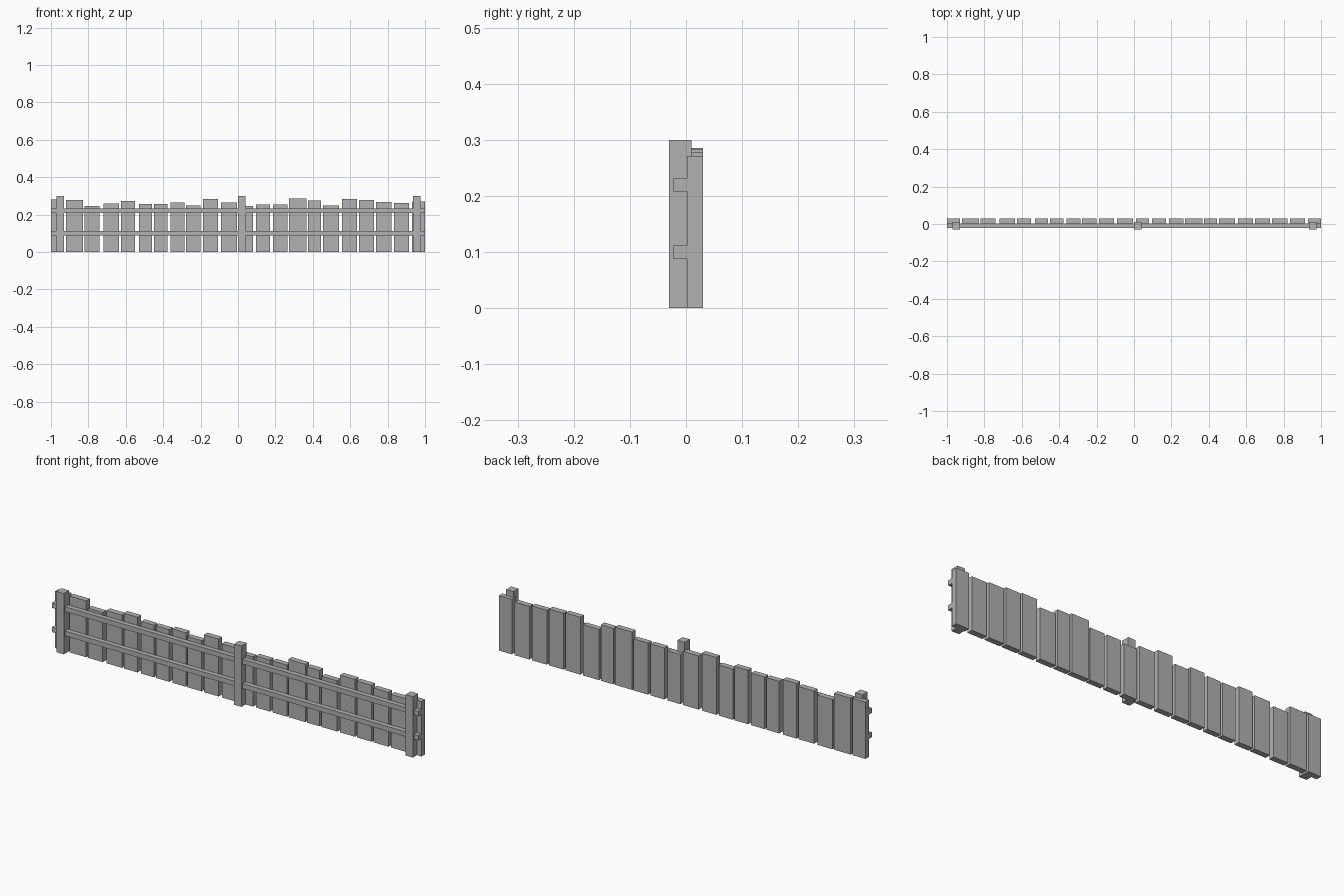
import bpy
import bmesh
from mathutils import Matrix, Vector

default_cube = bpy.data.objects.get("Cube")
if default_cube:
    bpy.data.objects.remove(default_cube, do_unlink=True)


def make_material(name, colour):
    material = bpy.data.materials.new(name)
    material.use_nodes = True
    material.diffuse_color = colour
    shader = next(n for n in material.node_tree.nodes if n.type == "BSDF_PRINCIPLED")
    shader.inputs["Base Color"].default_value = colour
    return material


weathered_grey = make_material("weathered grey", (0.445, 0.445, 0.445, 1))


def make_box(name, x_range, y_range, z_range):
    """Add a box that fills the given ranges along x, y and z."""
    low, high = (Vector(corner) for corner in zip(x_range, y_range, z_range))
    mesh = bpy.data.meshes.new(name)
    bm = bmesh.new()
    placement = Matrix.Translation((low + high) / 2) @ Matrix.Diagonal((high - low).to_4d())
    bmesh.ops.create_cube(bm, size=1, matrix=placement)
    bm.to_mesh(mesh)
    bm.free()
    mesh.materials.append(weathered_grey)
    box = bpy.data.objects.new(name, mesh)
    bpy.context.scene.collection.objects.link(box)
    return box


# Uneven planks along the back: left edge, right edge, height
planks = [
    (-1, -.93, .28), (-.92, -.83, .278), (-.82, -.74, .245), (-.72, -.635, .26),
    (-.625, -.55, .272), (-.53, -.46, .257), (-.45, -.377, .257), (-.36, -.285, .266),
    (-.277, -.2, .25), (-.187, -.107, .283), (-.09, -.005, .265), (.01, .08, .245),
    (.097, .172, .254), (.187, .265, .254), (.273, .366, .285), (.375, .444, .276),
    (.455, .54, .25), (.556, .637, .283), (.647, .727, .278), (.738, .82, .268),
    (.834, .914, .262), (.93, 1, .271),
]
for start, end, height in planks:
    make_box("plank", (start, end), (.002, .03), (0, height))

# Two long rails joining the planks
for name, middle in (("lower_rail", .1), ("upper_rail", .22)):
    make_box(name, (-1, 1), (-.022, .002), (middle - .012, middle + .012))

# Three square posts in front
for name, middle in (("right_post", -.95), ("middle_post", .02), ("left_post", .955)):
    make_box(name, (middle - .02, middle + .02), (-.03, .01), (0, .3))
